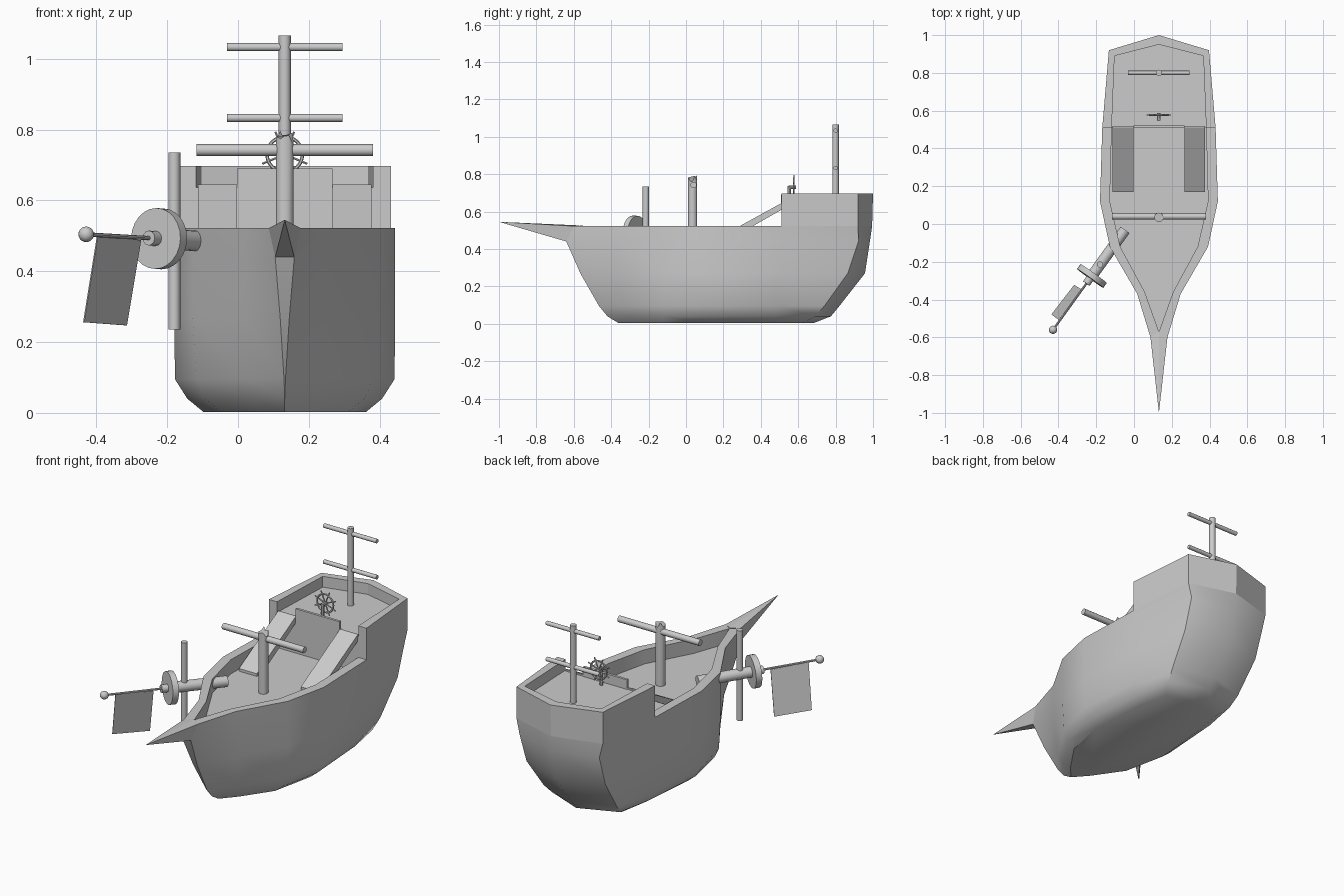
import bpy, bmesh, math, random
from mathutils import Vector

if "Cube" in bpy.data.objects:
    bpy.data.objects.remove(bpy.data.objects["Cube"])

CX = 0.132  # centreline of the ship
DECK, QDECK = .443, .637  # deck heights
random.seed(3)


def finish(name, bm, smooth=None):
    bmesh.ops.remove_doubles(bm, verts=bm.verts, dist=1e-5)
    bmesh.ops.recalc_face_normals(bm, faces=bm.faces)
    me = bpy.data.meshes.new(name)
    bm.to_mesh(me)
    bm.free()
    ob = bpy.data.objects.new(name, me)
    bpy.context.collection.objects.link(ob)
    if smooth:
        bpy.ops.object.select_all(action='DESELECT')
        ob.select_set(True)
        bpy.context.view_layer.objects.active = ob
        bpy.ops.object.shade_smooth_by_angle(angle=math.radians(smooth))
    return ob


def loft(name, rings, smooth=None):
    """Skin closed rings of points and cap both ends."""
    bm = bmesh.new()
    vs = [[bm.verts.new(p) for p in r] for r in rings]
    n = len(rings[0])
    for a, b in zip(vs, vs[1:]):
        for i in range(n):
            j = (i + 1) % n
            bm.faces.new((a[i], a[j], b[j], b[i]))
    bm.faces.new(vs[0])
    bm.faces.new(vs[-1])
    return finish(name, bm, smooth)


def rod(name, a, b, r, seg=12):
    a, b = Vector(a), Vector(b)
    q = (b - a).to_track_quat('Z', 'Y')
    return loft(name, [[p + q @ Vector((r * math.cos(t), r * math.sin(t), 0))
                        for t in (2 * math.pi * i / seg for i in range(seg))] for p in (a, b)], 40)


def prism(name, x0, x1, prof):
    """Extrude a (y, z) profile along x."""
    return loft(name, [[(x, y, z) for y, z in prof] for x in (x0, x1)])


def level(z, half):
    """Full waterline from (y, half width) pairs running stern to bow."""
    return ([(CX + w, y, z) for y, w in half] +
            [(CX - w, y, z) for y, w in reversed(half)])


# Hull: waterlines from keel to rim, then inside down to the main deck
rim = [(.995, 0), (.92, .265), (.51, .30), (.12, .312), (-.12, .26), (-.37, .115), (-.60, .045)]
inner = [(.95, 0), (.89, .235), (.51, .25), (.12, .26), (-.12, .205), (-.36, .075), (-.57, 0)]
loft("hull", [
    level(.003, [(.68, 0), (.62, .17), (.45, .20), (.12, .23), (-.12, .18), (-.28, .07), (-.36, 0)]),
    level(.04, [(.775, 0), (.69, .21), (.48, .25), (.12, .275), (-.12, .225), (-.32, .09), (-.42, 0)]),
    level(.095, [(.82, 0), (.74, .225), (.50, .28), (.12, .31), (-.12, .25), (-.34, .105), (-.465, .002)]),
    level(.27, [(.957, 0), (.865, .242), (.51, .30), (.12, .312), (-.12, .26), (-.36, .115), (-.565, .013)]),
    level(.44, [(.983, 0), (.922, .245), (.51, .30), (.12, .312), (-.12, .26), (-.37, .115), (-.64, .027)]),
    level(.522, rim), level(.522, inner), level(DECK, inner)], 40)

# Raised stern bulwark, swept round the stern from one side to the other
outs = [(.51, .30), (.92, .265), (1.0, 0)]
ins = [(.51, .25), (.89, .235), (.95, 0)]
secs = []
for s, order in ((-1, (0, 1, 2)), (1, (1, 0))):
    for k in order:
        (yo, wo), (yi, wi) = outs[k], ins[k]
        xo, xi = CX + s * wo, CX + s * wi
        secs.append([(xo, min(yo, .995), .522), (xo, yo, .697), (xi, yi, .697), (xi, yi, .522)])
loft("stern_bulwark", secs)

# Quarterdeck with its front panel, and a ramp each side
loft("quarterdeck", [level(z, ins[::-1]) for z in (DECK, QDECK)])
prism("quarterdeck_panel", CX - .135, CX + .135, [(.508, .62), (.522, .62), (.522, .69), (.508, .69)])
for s in (-1, 1):
    prism("ramp", CX + s * .135, CX + s * .245,
          [(.17, DECK), (.17, .458), (.51, .645), (.52, .645), (.52, .615), (.22, DECK)])

# Pointed bowsprit
bm = bmesh.new()
pts = [(CX - .045, -.60, .522), (CX + .045, -.60, .522), (CX + .027, -.64, .44), (CX - .027, -.64, .44)]
ring = [bm.verts.new(p) for p in pts]
apex = bm.verts.new((CX, -1, .545))
back = bm.verts.new((CX, -.57, .526))
for i in range(1, 4):
    bm.faces.new((ring[i], ring[(i + 1) % 4], apex))
for v in ring[:2]:
    bm.faces.new((v, back, apex))
bm.faces.new((ring[0], back, ring[1], ring[2], ring[3]))
finish("bowsprit", bm)

# Masts and yards; the main mast has a splintered top
main = rod("main_mast", (CX, .035, DECK), (CX, .035, .785), .025)
for v in main.data.vertices:
    if v.co.z > .7:
        v.co.z += random.uniform(-.025, .012)
rod("main_yard", (-.117, .04, .742), (.382, .04, .742), .017)
rod("stern_mast", (CX, .80, QDECK), (CX, .80, 1.066), .017)
for z in (.833, 1.033):
    rod("stern_yard", (CX - .163, .80, z), (CX + .163, .80, z), .0115)

# Steering wheel on its stand
WC = Vector((CX, .577, .73))
bpy.ops.mesh.primitive_torus_add(location=WC, rotation=(math.pi / 2, 0, 0), major_radius=.05,
                                 minor_radius=.005, major_segments=24, minor_segments=6)
bpy.context.object.name = "wheel_rim"
for i in range(8):
    t = math.pi * (i + .5) / 4
    rod("wheel_spoke", WC, WC + Vector((math.cos(t), 0, math.sin(t))) * .069, .0035, 6)
rod("wheel_axle", WC - Vector((0, .03, 0)), WC + Vector((0, .01, 0)), .009, 8)
rod("wheel_stand", (CX, .553, QDECK), (CX, .553, .738), .009, 8)

# Outboard shaft with disc, hub, rod, ball, hanging flag and upright post
DISC = Vector((-.223, -.275, .492))
D = Vector((-.585, -.811, .035)).normalized()
rod("shaft", DISC - D * .30, DISC, .029, 16)
rod("disc", DISC - D * .016, DISC + D * .016, .086, 24)
rod("hub", DISC, DISC + D * .05, .021, 12)
rod("flag_rod", DISC, DISC + D * .35, .006, 8)
bpy.ops.mesh.primitive_uv_sphere_add(segments=16, ring_count=10, radius=.022, location=DISC + D * .352)
bpy.context.object.name = "rod_ball"
bpy.ops.object.shade_smooth()
rod("post", (-.18, -.215, .235), (-.18, -.215, .735), .017)
flag = [(-.397, -.508, .50), (-.275, -.349, .488), (-.315, -.323, .247), (-.436, -.48, .256)]
loft("flag", [[Vector(p) + Vector((.0016, -.0012, 0)) * s for p in flag] for s in (-1, 1)])
